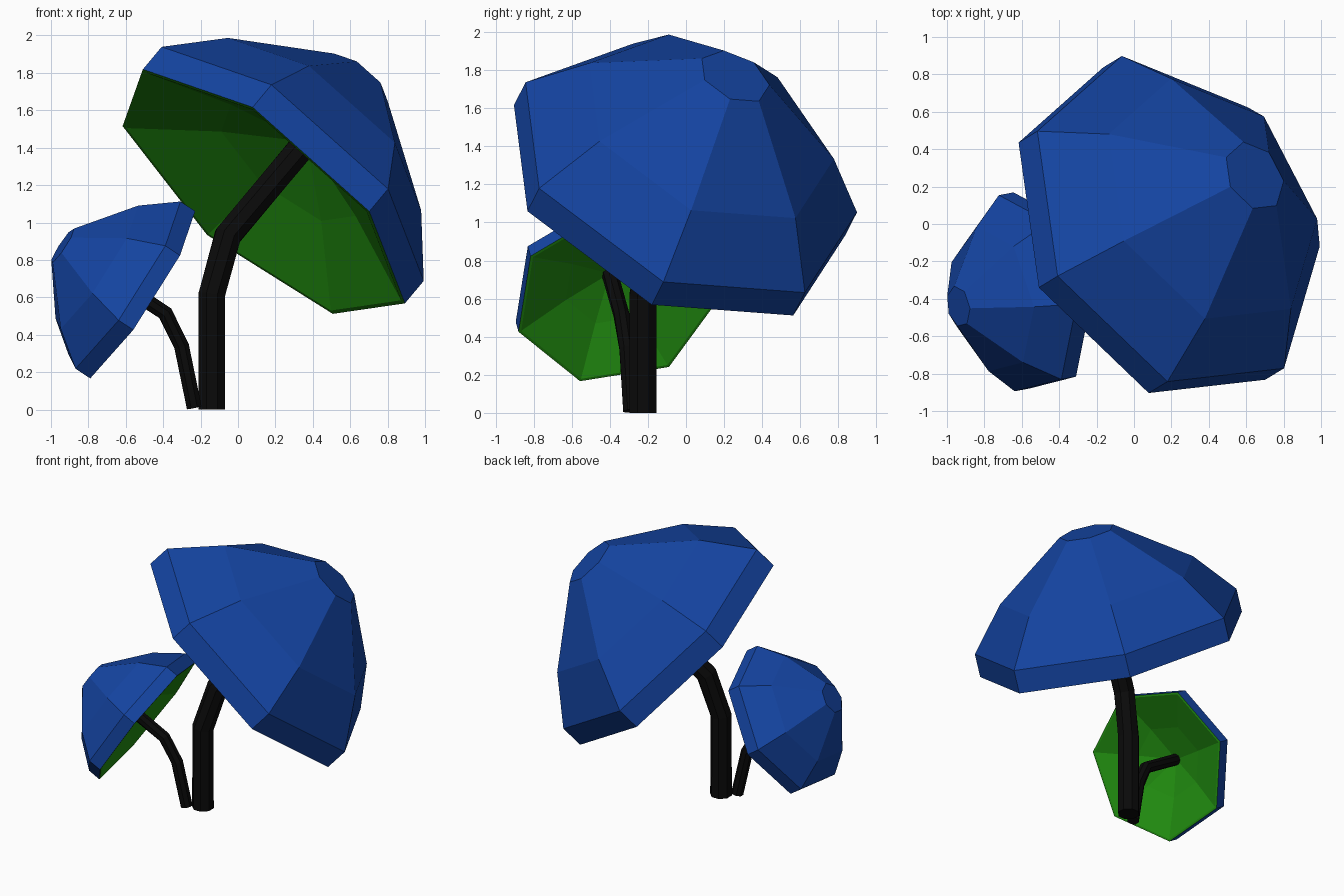
import bpy, bmesh
from math import cos, sin, tau
from mathutils import Vector

if "Cube" in bpy.data.objects:
    bpy.data.objects.remove(bpy.data.objects["Cube"])


def material(name, rgb):
    m = bpy.data.materials.new(name)
    m.diffuse_color = (*rgb, 1)
    m.use_nodes = True
    m.node_tree.nodes["Principled BSDF"].inputs["Base Color"].default_value = m.diffuse_color
    return m


BLUE = material("blue", (0.007, 0.058, 0.36))
GREEN = material("green", (0.015, 0.26, 0.005))
BLACK = material("black", (0.003, 0.003, 0.003))


def ring(center, normal, start, radius, sides):
    """Regular polygon of points around an axis, one corner towards start."""
    n = normal.normalized()
    u = (start - n * start.dot(n)).normalized()
    w = n.cross(u)
    return [center + radius * (u * cos(tau * i / sides) + w * sin(tau * i / sides))
            for i in range(sides)]


def loft(name, rings, mat, cap_start=False, cap_end=False, flip=False):
    """Join rings by quads; a ring with a single point closes to an apex."""
    bm = bmesh.new()
    rows = [[bm.verts.new(p) for p in r] for r in rings]
    for a, b in zip(rows, rows[1:]):
        for i in range(len(a)):
            j = (i + 1) % len(a)
            bm.faces.new((a[i], a[j], b[0]) if len(b) == 1 else (a[i], a[j], b[j], b[i]))
    if cap_start:
        bm.faces.new(rows[0][::-1])
    if cap_end:
        bm.faces.new(rows[-1])
    if flip:
        bmesh.ops.reverse_faces(bm, faces=bm.faces[:])
    me = bpy.data.meshes.new(name)
    bm.to_mesh(me)
    bm.free()
    me.materials.append(mat)
    ob = bpy.data.objects.new(name, me)
    bpy.context.collection.objects.link(ob)
    return ob


# (height along axis, radius) profiles for a cap of unit scale
DOME = [(0, 0.967), (0.168, 0.967), (0.482, 0.713), (0.867, 0.197)]
UNDERSIDE = [(0, 0.967), (0.0, 0.94), (0.23, 0.46)]


def mushroom(prefix, center, normal, start, scale, base, neck, stem_radius):
    c, n, s = Vector(center), Vector(normal).normalized(), Vector(start)

    def rings(profile):
        return [ring(c + n * t * scale, n, s, r * scale, 7) for t, r in profile]

    # seven-sided cap and hollow underside
    loft(prefix + "_cap", rings(DOME), BLUE, cap_end=True)
    loft(prefix + "_cap_underside", rings(UNDERSIDE) + [[c + n * 0.4 * scale]], GREEN, flip=True)

    # bent stem, mitred at each joint, ending inside the cap
    path = [Vector(p) for p in base] + [c - n * neck, c + n * 0.42 * scale]
    dirs = [(b - a).normalized() for a, b in zip(path, path[1:])]
    tangents = [dirs[0]] + [a + b for a, b in zip(dirs, dirs[1:])] + [dirs[-1]]
    loft(prefix + "_stem",
         [ring(p, t, Vector((0.38, 0.92, 0)), stem_radius, 8) for p, t in zip(path, tangents)],
         BLACK, cap_start=True, cap_end=True)


mushroom("large", (0.127, -0.06, 1.146), (0.597, 0.364, 0.715), (-0.637, -0.28, 0.674), 1.0,
         [(-0.14, -0.226, 0), (-0.14, -0.226, 0.615)], 0.305, 0.077)
mushroom("small", (-0.534, -0.366, 0.61), (-0.825, -0.153, 0.542), (-0.026, -0.514, -0.184), 0.565,
         [(-0.234, -0.29, 0.01), (-0.302, -0.31, 0.34)], 0.175, 0.043)
